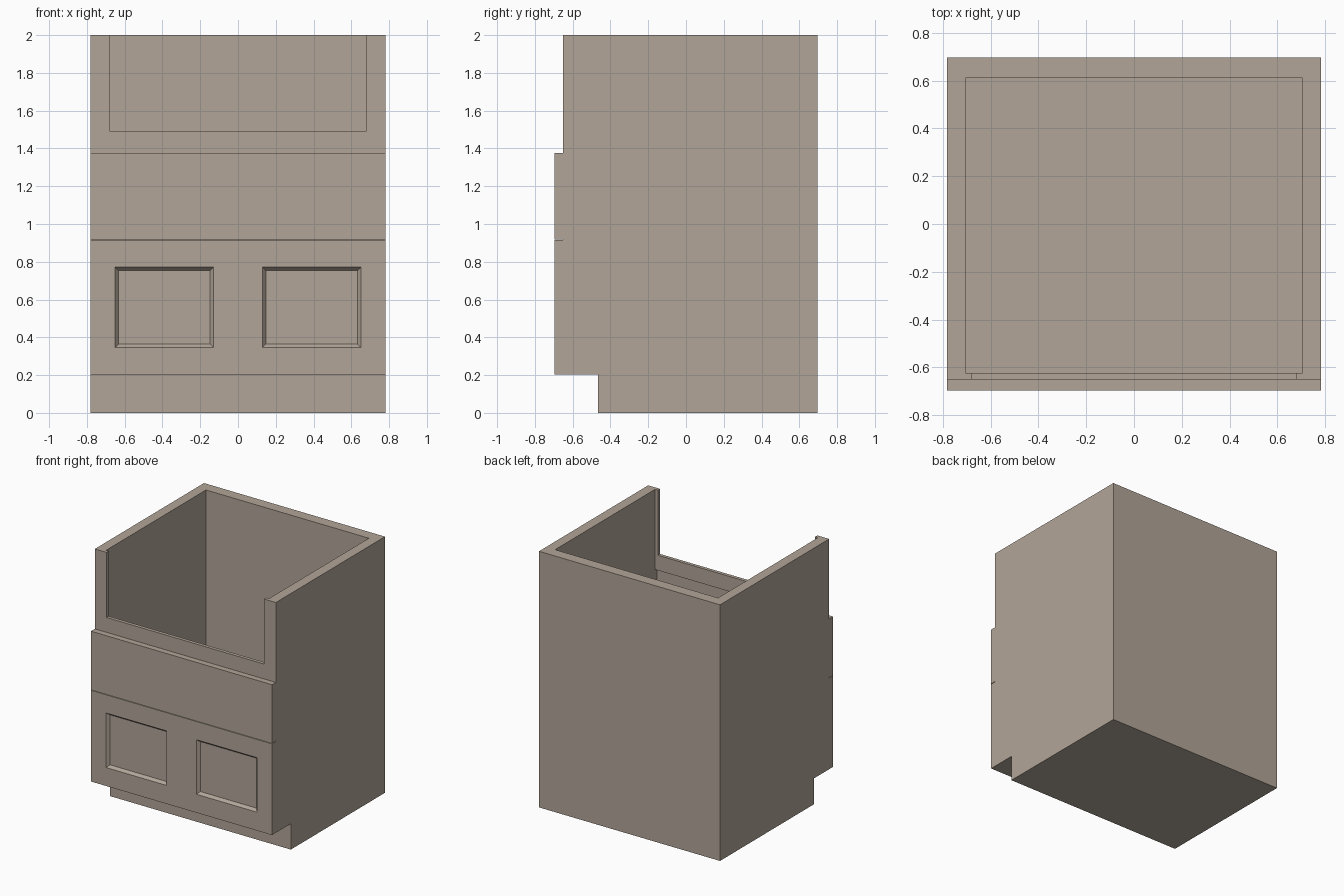
import bpy, bmesh

if "Cube" in bpy.data.objects:
    bpy.data.objects.remove(bpy.data.objects["Cube"])

W, BACK, FACE, FRAME, INNER = 0.782, 0.697, -0.697, -0.65, -0.623
SIDE = 0.704  # inner face of the side walls


def make(name, bm):
    bmesh.ops.recalc_face_normals(bm, faces=bm.faces[:])
    me = bpy.data.meshes.new(name)
    bm.to_mesh(me)
    bm.free()
    ob = bpy.data.objects.new(name, me)
    bpy.context.scene.collection.objects.link(ob)
    return ob


def loft(name, a, b):
    """Solid between two matching closed loops."""
    bm = bmesh.new()
    va, vb = [bm.verts.new(p) for p in a], [bm.verts.new(p) for p in b]
    bm.faces.new(va)
    bm.faces.new(vb[::-1])
    for i in range(len(va)):
        j = (i + 1) % len(va)
        bm.faces.new((va[i], vb[i], vb[j], va[j]))
    return make(name, bm)


def rect(x0, x1, z0, z1, y):
    return [(x0, y, z0), (x1, y, z0), (x1, y, z1), (x0, y, z1)]


def box(name, x0, x1, y0, y1, z0, z1):
    return loft(name, rect(x0, x1, z0, z1, y0), rect(x0, x1, z0, z1, y1))


# Side profile: toe kick, door front, thin groove, drawer front, set-back frame
profile = [(BACK, 0), (-0.465, 0), (-0.465, 0.202), (FACE, 0.202),
           (FACE, 0.914), (FRAME, 0.914), (FRAME, 0.918), (FACE, 0.918),
           (FACE, 1.376), (FRAME, 1.376), (FRAME, 2), (BACK, 2)]
cabinet = loft("sink_cabinet", [(-W, y, z) for y, z in profile],
               [(W, y, z) for y, z in profile])

# Warm grey-brown paint
paint = bpy.data.materials.new("warm_grey_paint")
paint.diffuse_color = (0.443, 0.376, 0.314, 1)
paint.use_nodes = True
paint.node_tree.nodes["Principled BSDF"].inputs["Base Color"].default_value = paint.diffuse_color
cabinet.data.materials.append(paint)

cutters = [
    # Open interior
    box("interior", -SIDE, SIDE, INNER, 0.61, 0.275, 2.2),
    # Sink notch in the front frame
    box("notch", -0.68, 0.68, -0.9, INNER + 0.05, 1.492, 2.2),
    # Frame openings behind the drawer front and the doors
    box("drawer_opening", -SIDE, SIDE, FRAME, INNER + 0.05, 0.966, 1.374),
    box("door_opening", -SIDE, SIDE, FRAME, INNER + 0.05, 0.31, 0.866),
]

# Recessed door panels with sloping borders
depth, slope, out = 0.022, 0.018, 0.022
for s in (-1, 1):
    cx, cz, hx, hz = s * 0.39, 0.559, 0.243, 0.195
    o = slope * (1 + out / depth)
    cutters.append(loft(
        "door_panel",
        rect(cx - hx - o, cx + hx + o, cz - hz - o, cz + hz + o, FACE - out),
        rect(cx - hx, cx + hx, cz - hz, cz + hz, FACE + depth)))

for c in cutters:
    c.data.materials.append(paint)
    c.hide_render = True

bpy.context.view_layer.objects.active = cabinet
for c in cutters:
    m = cabinet.modifiers.new(c.name, 'BOOLEAN')
    m.operation = 'DIFFERENCE'
    m.solver = 'EXACT'
    m.object = c
    bpy.ops.object.modifier_apply(modifier=m.name)
for c in cutters:
    bpy.data.objects.remove(c, do_unlink=True)
